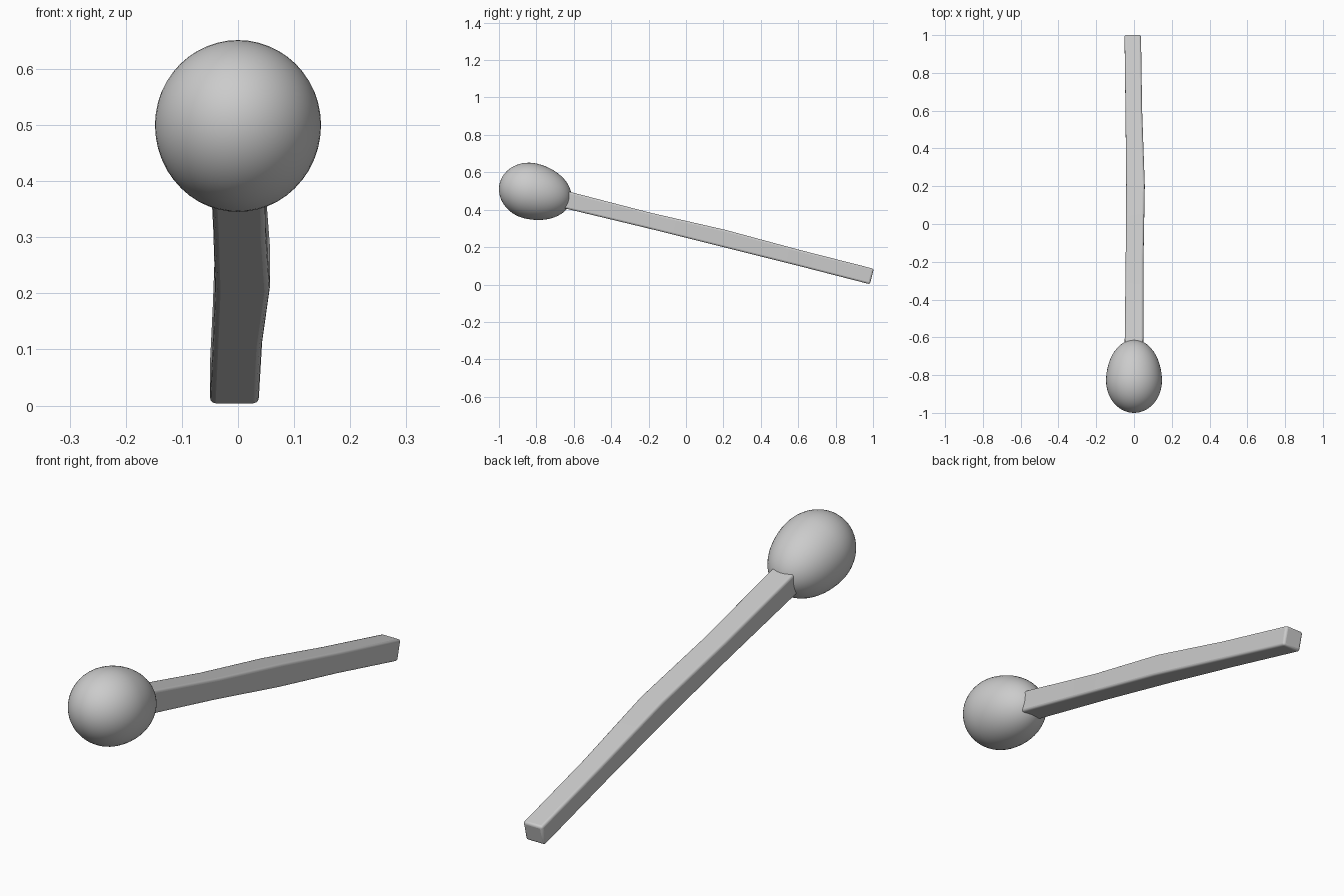
import bpy, bmesh, math

if "Cube" in bpy.data.objects:
    bpy.data.objects.remove(bpy.data.objects["Cube"])

TILT = math.radians(-14)
ORIGIN = (0, -0.83, 0.5)


def add_object(name, bm):
    bmesh.ops.recalc_face_normals(bm, faces=bm.faces)
    mesh = bpy.data.meshes.new(name)
    bm.to_mesh(mesh)
    bm.free()
    obj = bpy.data.objects.new(name, mesh)
    bpy.context.collection.objects.link(obj)
    obj.location = ORIGIN
    obj.rotation_euler = (TILT, 0, 0)
    bpy.ops.object.select_all(action='DESELECT')
    obj.select_set(True)
    bpy.context.view_layer.objects.active = obj
    return obj


# Egg-shaped head, blunt in front and longer towards the stick
bm = bmesh.new()
bmesh.ops.create_uvsphere(bm, u_segments=48, v_segments=32, radius=1)
for v in bm.verts:
    x, y, z = v.co
    length = 0.171 if z < 0 else 0.221
    v.co = (x * 0.148, z * length, y * 0.15)
head = add_object("match_head", bm)
bpy.ops.object.shade_smooth()

# Slightly uneven square stick: distance, left, right, bottom, top
sections = [
    (0.05, -0.047, 0.047, -0.046, 0.046),
    (0.22, -0.049, 0.049, -0.046, 0.046),
    (0.65, -0.044, 0.050, -0.042, 0.042),
    (1.06, -0.041, 0.057, -0.042, 0.050),
    (1.47, -0.045, 0.043, -0.042, 0.042),
    (1.88, -0.050, 0.037, -0.045, 0.040),
]
bm = bmesh.new()
rings = []
for d, left, right, low, high in sections:
    corners = [(left, low), (right, low), (right, high), (left, high)]
    rings.append([bm.verts.new((x, d, z)) for x, z in corners])
for a, b in zip(rings, rings[1:]):
    for i in range(4):
        j = (i + 1) % 4
        bm.faces.new((a[i], a[j], b[j], b[i]))
bm.faces.new(rings[0])
bm.faces.new(rings[-1])
stick = add_object("match_stick", bm)
bevel = stick.modifiers.new("rounded_edges", 'BEVEL')
bevel.width = 0.01
bevel.segments = 3
bevel.limit_method = 'ANGLE'
bevel.angle_limit = math.radians(40)
bpy.ops.object.shade_smooth_by_angle(angle=math.radians(35))
